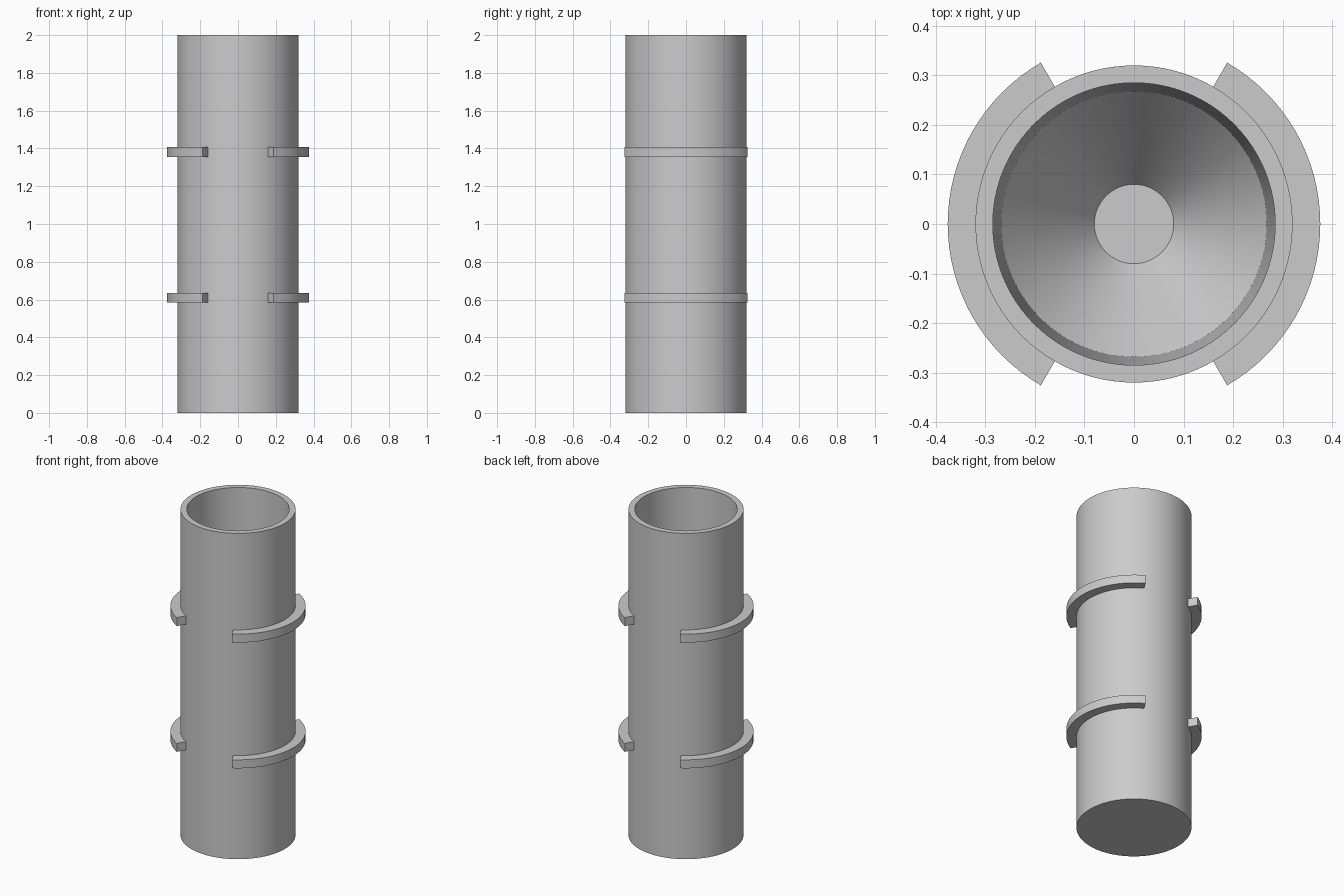
import bpy
import bmesh
import math

cube = bpy.data.objects.get("Cube")
if cube:
    bpy.data.objects.remove(cube, do_unlink=True)

grey = bpy.data.materials.new("plain grey")
grey.use_nodes = True
colour = (0.6, 0.6, 0.6, 1)
grey.diffuse_color = colour
grey.node_tree.nodes["Principled BSDF"].inputs["Base Color"].default_value = colour


def revolve(name, profile, start, sweep, steps, closed_profile):
    """Spin a radius/height profile about z, as a full turn or a capped arc."""
    full = sweep >= 360
    bm = bmesh.new()
    rings = []
    for i in range(steps if full else steps + 1):
        a = math.radians(start + sweep * i / steps)
        rings.append([bm.verts.new((r * math.cos(a), r * math.sin(a), z))
                      for r, z in profile])
    count = len(profile)
    for i in range(steps):
        here, there = rings[i], rings[(i + 1) % len(rings)]
        for j in range(count if closed_profile else count - 1):
            k = (j + 1) % count
            bm.faces.new((here[j], there[j], there[k], here[k]))
    if full:
        # Flat discs closing both ends of the profile
        bm.faces.new([ring[0] for ring in rings])
        bm.faces.new([ring[-1] for ring in rings])
    else:
        bm.faces.new(rings[0])
        bm.faces.new(rings[-1])
    bmesh.ops.recalc_face_normals(bm, faces=bm.faces[:])
    mesh = bpy.data.meshes.new(name)
    bm.to_mesh(mesh)
    bm.free()
    mesh.materials.append(grey)
    obj = bpy.data.objects.new(name, mesh)
    bpy.context.collection.objects.link(obj)
    bpy.ops.object.select_all(action='DESELECT')
    obj.select_set(True)
    bpy.context.view_layer.objects.active = obj
    bpy.ops.object.shade_smooth_by_angle(angle=math.radians(30))
    return obj


# Hollow tube: outer wall, rim, slightly tapered bore and funnel floor
revolve("tube",
        [(0.32, 0), (0.32, 2), (0.285, 2), (0.268, 0.3), (0.08, 0.05)],
        0, 360, 96, False)

# Two pairs of curved flanges on the sides
for level, z in (("lower", 0.61), ("upper", 1.382)):
    for side, start in (("left", -60), ("right", 120)):
        revolve(f"{level}_{side}_flange",
                [(0.31, z - 0.026), (0.376, z - 0.026),
                 (0.376, z + 0.026), (0.31, z + 0.026)],
                start, 120, 32, True)
